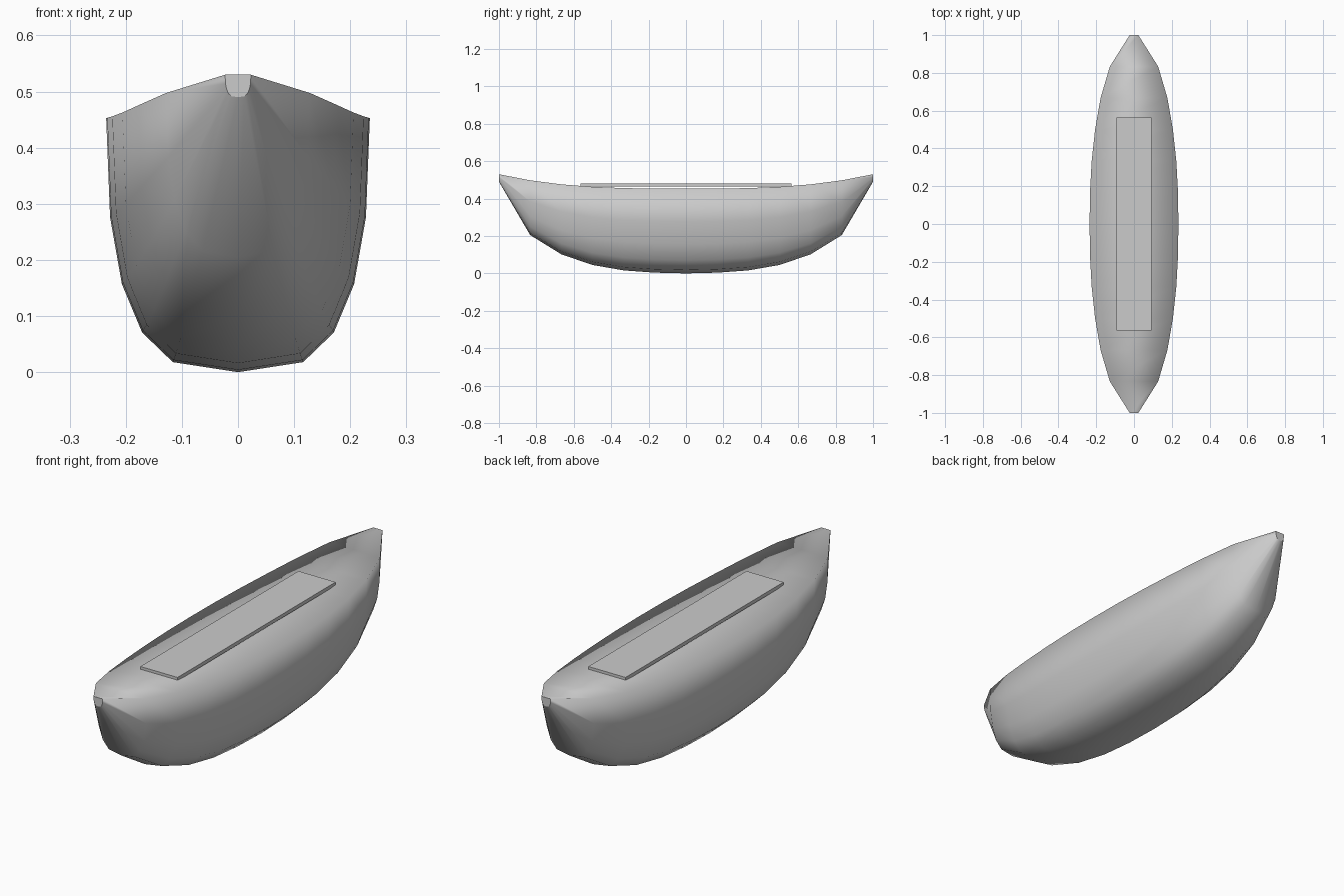
import bpy, bmesh
from math import sin, cos, pi

cube = bpy.data.objects.get("Cube")
if cube:
    bpy.data.objects.remove(cube)

# One grey for the whole boat
grey = bpy.data.materials.new("plain_grey")
grey.use_nodes = True
colour = (0.6, 0.6, 0.6, 1)
grey.diffuse_color = colour
grey.node_tree.nodes["Principled BSDF"].inputs["Base Color"].default_value = colour


def add_object(name, bm):
    bmesh.ops.recalc_face_normals(bm, faces=bm.faces[:])
    mesh = bpy.data.meshes.new(name)
    bm.to_mesh(mesh)
    bm.free()
    mesh.materials.append(grey)
    obj = bpy.data.objects.new(name, mesh)
    bpy.context.collection.objects.link(obj)
    return obj


# Half-width and keel height at stations from midship to the end
HALF_WIDTH = [0.235, 0.233, 0.224, 0.206, 0.177, 0.128, 0.023]
KEEL = [0.0, 0.004, 0.016, 0.045, 0.102, 0.205, 0.49]
STATIONS = len(KEEL) - 1
STEPS = 10


def section(bm, i):
    """Rounded U-shaped cross-section, from one gunwale to the other."""
    t = abs(i) / STATIONS
    sheer = 0.453 + 0.077 * t ** 3
    w, depth = HALF_WIDTH[abs(i)], sheer - KEEL[abs(i)]
    ring = []
    for k in range(STEPS + 1):
        a = pi * k / STEPS
        c, s = cos(a), max(sin(a), 0)
        x = w * abs(c) ** 0.6 * (1 if c > 0 else -1)
        if k == STEPS // 2:
            x = 0
        ring.append(bm.verts.new((x, i / STATIONS, sheer - depth * s ** 0.8)))
    return ring


# Hull: sections lofted along y, closed on top by the deck
bm = bmesh.new()
rings = [section(bm, i) for i in range(-STATIONS, STATIONS + 1)]
for a, b in zip(rings, rings[1:]):
    for k in range(len(a)):
        n = (k + 1) % len(a)
        bm.faces.new((a[k], a[n], b[n], b[k])).smooth = True

# Flat stem and stern faces with crisp borders
for ring in (rings[0], rings[-1]):
    cap = bm.faces.new(ring)
    for edge in cap.edges:
        edge.smooth = False
add_object("hull", bm)

# Long thin hatch board on the deck
bm = bmesh.new()
bmesh.ops.create_cube(bm, size=1)
for v in bm.verts:
    v.co.x *= 0.186
    v.co.y *= 1.13
    v.co.z = 0.48 if v.co.z > 0 else 0.464
add_object("deck_board", bm)
